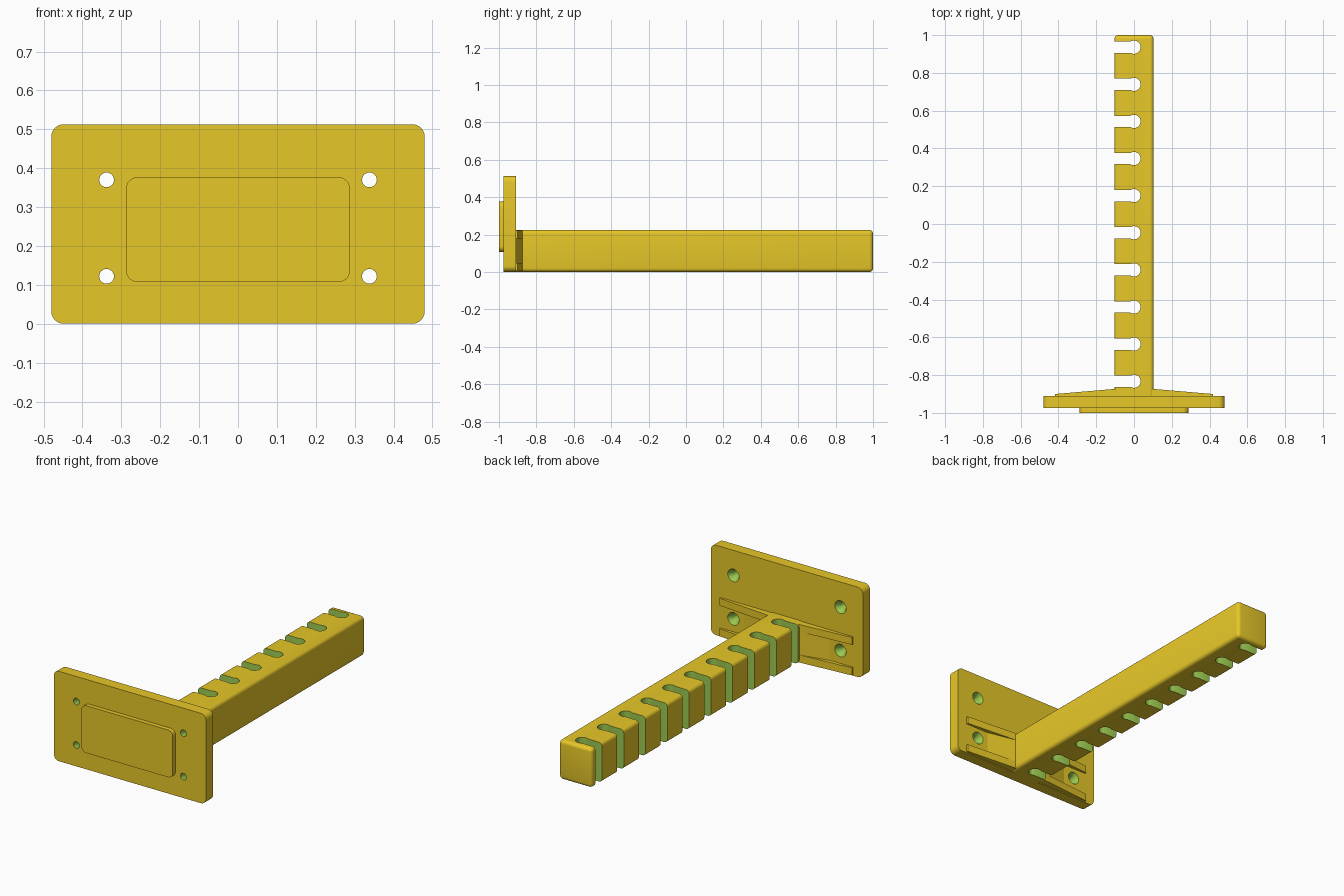
import bpy, bmesh, math

if "Cube" in bpy.data.objects:
    bpy.data.objects.remove(bpy.data.objects["Cube"])


def material(name, rgb):
    m = bpy.data.materials.new(name)
    lin = [((c / 255 + 0.055) / 1.055) ** 2.4 for c in rgb]
    m.diffuse_color = (*lin, 1)
    m.use_nodes = True
    m.node_tree.nodes["Principled BSDF"].inputs["Base Color"].default_value = m.diffuse_color
    return m


MATS = [material("yellow", (249, 215, 44)), material("cut green", (157, 203, 81))]


def loft(bm, rings, mat=0):
    """Closed solid through a list of equal-length point rings."""
    vs = [[bm.verts.new(p) for p in r] for r in rings]
    n = len(vs[0])
    faces = [bm.faces.new(vs[0]), bm.faces.new(vs[-1])]
    for a, b in zip(vs, vs[1:]):
        faces += [bm.faces.new((a[i], a[(i + 1) % n], b[(i + 1) % n], b[i])) for i in range(n)]
    for f in faces:
        f.material_index = mat


def finish(name, bm):
    bmesh.ops.recalc_face_normals(bm, faces=bm.faces)
    me = bpy.data.meshes.new(name)
    bm.to_mesh(me)
    bm.free()
    for m in MATS:
        me.materials.append(m)
    ob = bpy.data.objects.new(name, me)
    bpy.context.collection.objects.link(ob)
    return ob


def activate(ob):
    bpy.ops.object.select_all(action='DESELECT')
    ob.select_set(True)
    bpy.context.view_layer.objects.active = ob


def cut(ob, cutter):
    activate(ob)
    mod = ob.modifiers.new("cut", 'BOOLEAN')
    mod.operation, mod.solver, mod.object = 'DIFFERENCE', 'EXACT', cutter
    bpy.ops.object.modifier_apply(modifier=mod.name)
    bpy.data.objects.remove(cutter)


def smooth(ob):
    activate(ob)
    bpy.ops.object.shade_smooth_by_angle(angle=math.radians(30))


def circle(cx, cz, r, y, n=24):
    return [(cx + r * math.cos(2 * math.pi * i / n), y, cz + r * math.sin(2 * math.pi * i / n))
            for i in range(n)]


def rounded_slab(name, hx, z0, z1, y0, y1, r, steps=6):
    corners = [(hx - r, z1 - r), (r - hx, z1 - r), (r - hx, z0 + r), (hx - r, z0 + r)]
    outline = []
    for k, (cx, cz) in enumerate(corners):
        for i in range(steps + 1):
            a = math.pi / 2 * (k + i / steps)
            outline.append((cx + r * math.cos(a), cz + r * math.sin(a)))
    bm = bmesh.new()
    loft(bm, [[(x, y, z) for x, z in outline] for y in (y0, y1)])
    return finish(name, bm)


# Wall plate with four countersunk screw holes, and the raised pad on its front
plate = rounded_slab("wall_plate", 0.48, 0, 0.513, -0.975, -0.91, 0.032)
bm = bmesh.new()
for x in (-0.338, 0.338):
    for z in (0.122, 0.37):
        loft(bm, [circle(x, z, r, y) for r, y in
                  ((0.019, -1.0), (0.019, -0.94), (0.036, -0.91), (0.036, -0.89))], 1)
cut(plate, finish("hole_cutter", bm))
smooth(plate)
smooth(rounded_slab("front_pad", 0.288, 0.107, 0.377, -1.0, -0.975, 0.03))

# Rounded arm
bm = bmesh.new()
bmesh.ops.create_cube(bm, size=1)
for v in bm.verts:
    v.co = (v.co.x * 0.208, v.co.y * 1.95 + 0.025, (v.co.z + 0.5) * 0.225)
edges = [e for e in bm.edges if max(v.co.y for v in e.verts) > 0]
bmesh.ops.bevel(bm, geom=edges, offset=0.02, segments=5, profile=0.5, affect='EDGES')
arm = finish("arm", bm)

# Keyhole slots along the left side of the arm
R, HALF = 0.035, 0.03
a0 = math.pi - math.asin(HALF / R)
bm = bmesh.new()
for k in range(10):
    cy = 0.936 - 0.1965 * k
    profile = [(-0.2, cy - HALF)]
    for i in range(21):
        a = -a0 + 2 * a0 * i / 20
        profile.append((R * math.cos(a), cy + R * math.sin(a)))
    profile.append((-0.2, cy + HALF))
    loft(bm, [[(x, y, z) for x, y in profile] for z in (-0.1, 0.4)], 1)
cut(arm, finish("slot_cutter", bm))
smooth(arm)

# Tapered ribs above and below, with a shorter wedge between them
for side, label in ((-1, "left"), (1, "right")):
    for name, z0, z1, tip, tip_y in (("lower_rib", 0.005, 0.048, 0.418, -0.9),
                                     ("upper_rib", 0.18, 0.222, 0.418, -0.9),
                                     ("middle_wedge", 0.048, 0.18, 0.27, -0.909)):
        outline = [(0.08, -0.92), (tip, -0.92), (tip, tip_y), (0.1, -0.873), (0.08, -0.873)]
        bm = bmesh.new()
        loft(bm, [[(side * x, y, z) for x, y in outline] for z in (z0, z1)])
        finish(f"{label}_{name}", bm)
